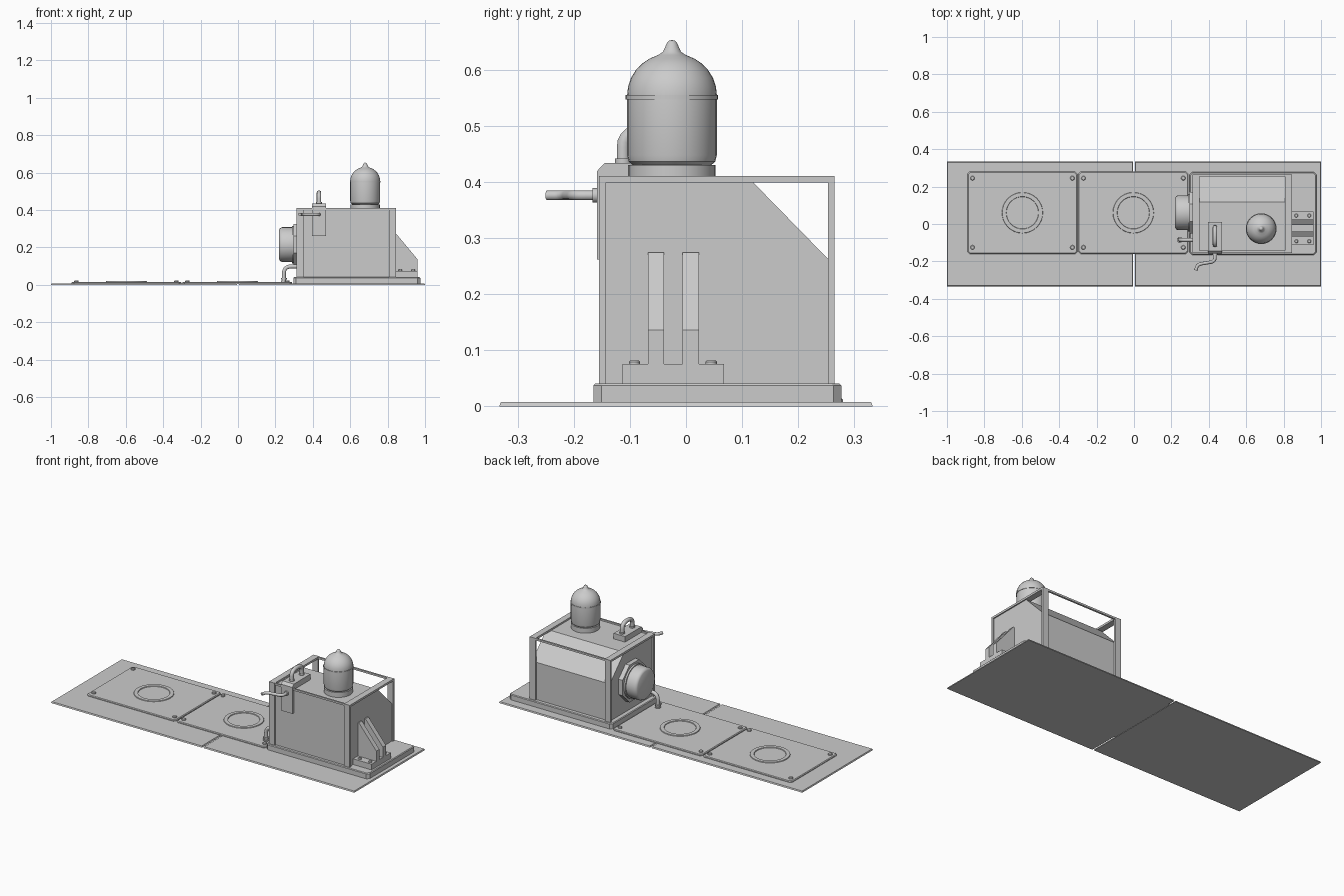
import bpy, bmesh, math
from mathutils import Vector

if "Cube" in bpy.data.objects:
    bpy.data.objects.remove(bpy.data.objects["Cube"])


def finish(name, bm, smooth=False):
    bmesh.ops.recalc_face_normals(bm, faces=bm.faces)
    me = bpy.data.meshes.new(name)
    bm.to_mesh(me)
    bm.free()
    ob = bpy.data.objects.new(name, me)
    bpy.context.collection.objects.link(ob)
    if smooth:
        bpy.ops.object.select_all(action='DESELECT')
        ob.select_set(True)
        bpy.context.view_layer.objects.active = ob
        bpy.ops.object.shade_smooth_by_angle(angle=math.radians(35))
    return ob


def prism(name, pts, axis, a, b, inset=0):
    """Extrude a 2D outline along an axis: x uses (y, z), y uses (x, z), z uses (x, y)."""
    bm = bmesh.new()
    put = {'x': lambda p, d: (d, *p), 'y': lambda p, d: (p[0], d, p[1]), 'z': lambda p, d: (*p, d)}[axis]
    low = [bm.verts.new(put(p, a)) for p in pts]
    cx = sum(p[0] for p in pts) / len(pts)
    cy = sum(p[1] for p in pts) / len(pts)
    top = [(u - math.copysign(inset, u - cx), v - math.copysign(inset, v - cy)) for u, v in pts]
    high = [bm.verts.new(put(p, b)) for p in top]
    bm.faces.new(low)
    bm.faces.new(high)
    n = len(pts)
    for i in range(n):
        bm.faces.new((low[i], low[(i + 1) % n], high[(i + 1) % n], high[i]))
    return finish(name, bm)


def box(name, x0, x1, y0, y1, z0, z1, inset=0):
    return prism(name, [(x0, y0), (x1, y0), (x1, y1), (x0, y1)], 'z', z0, z1, inset)


def chamfered_plate(name, x0, x1, y0, y1, z0, z1, c):
    pts = [(x0 + c, y0), (x1 - c, y0), (x1, y0 + c), (x1, y1 - c),
           (x1 - c, y1), (x0 + c, y1), (x0, y1 - c), (x0, y0 + c)]
    prism(name, pts, 'z', z0, z1 - 0.004)
    prism(name + "_rim", pts, 'z', z1 - 0.004, z1, 0.004)


def lathe(name, profile, origin, axis='z', n=32, phase=0, closed=False):
    """Spin (radius, height) points around an axis."""
    bm = bmesh.new()
    rings = []
    for r, h in profile:
        ring = []
        for i in range(1 if r == 0 else n):
            t = phase + 2 * math.pi * i / n
            u, v = r * math.cos(t), r * math.sin(t)
            co = {'z': (u, v, h), 'x': (h, u, v), 'y': (u, h, v)}[axis]
            ring.append(bm.verts.new(Vector(co) + Vector(origin)))
        rings.append(ring)
    pairs = list(zip(rings, rings[1:])) + ([(rings[-1], rings[0])] if closed else [])
    for p, q in pairs:
        for i in range(n):
            quad = [p[i % len(p)], p[(i + 1) % len(p)], q[(i + 1) % len(q)], q[i % len(q)]]
            bm.faces.new(list(dict.fromkeys(quad)))
    return finish(name, bm, True)


def pipe(name, pts, r, bend=0.025):
    """Round tube along a path with rounded corners."""
    pts = [Vector(p) for p in pts]
    path = [pts[0]]
    for a, b, c in zip(pts, pts[1:], pts[2:]):
        s = b + (a - b).normalized() * min(bend, (a - b).length * .5)
        e = b + (c - b).normalized() * min(bend, (c - b).length * .5)
        path += [s * (1 - t) ** 2 + b * 2 * t * (1 - t) + e * t * t for t in [k / 6 for k in range(7)]]
    path.append(pts[-1])
    cu = bpy.data.curves.new(name, 'CURVE')
    cu.dimensions = '3D'
    cu.bevel_depth = r
    cu.bevel_resolution = 3
    cu.use_fill_caps = True
    sp = cu.splines.new('POLY')
    sp.points.add(len(path) - 1)
    for q, p in zip(sp.points, path):
        q.co = (*p, 1)
    ob = bpy.data.objects.new(name, cu)
    bpy.context.collection.objects.link(ob)


def bolt(name, x, y, z, r=0.011, h=0.007):
    lathe(name, [(0, 0), (r, 0), (r, h * .6), (r * .75, h), (0, h)], (x, y, z), n=12)


# Thin ground slab in two halves
box("slab_left", -1, -0.005, -0.333, 0.333, 0, 0.008, 0.003)
box("slab_right", 0.005, 1, -0.333, 0.333, 0, 0.008, 0.003)

# Floor plates with raised rings and corner bolts
for i, (x0, x1) in enumerate([(-0.89, -0.303), (-0.297, 0.29)]):
    chamfered_plate(f"floor_plate_{i}", x0, x1, -0.16, 0.28, 0.003, 0.016, 0.012)
    mid = (x0 + x1) / 2
    lathe(f"plate_ring_{i}", [(0.085, 0), (0.11, 0), (0.108, 0.005), (0.087, 0.005)],
          (mid, 0.06, 0.015), closed=True)
    for sx in (-1, 1):
        for y in (-0.125, 0.245):
            bolt(f"plate_bolt_{i}", mid + sx * 0.267, y, 0.015, 0.012, 0.009)

# Machine pedestal
chamfered_plate("pedestal", 0.297, 0.975, -0.165, 0.277, 0.004, 0.041, 0.014)

# Housing with a sloped upper rear edge
prism("housing", [(-0.146, 0.04), (0.253, 0.04), (0.253, 0.263), (0.118, 0.401), (-0.146, 0.401)],
      'x', 0.325, 0.838)

# Frame: one hoop at each end joined by rails
for side, x0, x1 in (("left", 0.313, 0.35), ("right", 0.808, 0.845)):
    box(f"frame_front_post_{side}", x0, x1, -0.155, -0.143, 0.04, 0.411)
    box(f"frame_rear_post_{side}", x0, x1, 0.253, 0.265, 0.04, 0.411)
    box(f"frame_top_{side}", x0, x1, -0.143, 0.253, 0.399, 0.411)
for pos, y0, y1 in (("front", -0.153, -0.143), ("rear", 0.254, 0.265)):
    box(f"frame_rail_{pos}", 0.35, 0.808, y0, y1, 0.399, 0.41)

# Glass-like dome with foot, band and pointed tip
dome = (0.68, -0.025, 0)
lathe("dome_foot", [(0, 0.398), (0.078, 0.398), (0.078, 0.43), (0, 0.43)], dome)
profile = [(0, 0.43), (0.07, 0.43), (0.077, 0.436), (0.08, 0.448), (0.08, 0.555)]
profile += [(0.08 * math.cos(t), 0.555 + 0.075 * math.sin(t)) for t in [math.radians(a) for a in range(12, 73, 12)]]
profile += [(0.016, 0.632), (0.012, 0.641), (0.009, 0.648), (0.005, 0.652), (0, 0.653)]
lathe("dome", profile, dome)
lathe("dome_band", [(0.078, 0.547), (0.0825, 0.547), (0.0825, 0.555), (0.078, 0.555)], dome, closed=True)

# Saddle block over the front edge
prism("saddle_block", [(-0.159, 0.262), (-0.145, 0.262), (-0.145, 0.4), (0.01, 0.4), (0.01, 0.434),
                       (-0.145, 0.434), (-0.159, 0.419)], 'x', 0.395, 0.47)
# Arched tube on the saddle
pipe("arch_tube", [(0.433, -0.112, 0.43), (0.433, -0.112, 0.505 - 0.012),
                   (0.433, -0.018, 0.505 - 0.012), (0.433, -0.018, 0.43)], 0.012, 0.045)
for y in (-0.112, -0.018):
    lathe("arch_collar", [(0, 0), (0.015, 0), (0.015, 0.009), (0, 0.009)], (0.433, y, 0.433), n=16)

# Cranked outlet pipe at the front
pipe("outlet_pipe", [(0.433, -0.15, 0.376), (0.433, -0.2, 0.376), (0.34, -0.216, 0.376),
                     (0.33, -0.248, 0.376)], 0.009, 0.022)
lathe("outlet_collar", [(0, 0), (0.013, 0), (0.013, 0.012), (0, 0.012)], (0.433, -0.167, 0.376), 'y', 16)

# Round drum on the left end with eight-sided flange
drum = (0, 0.06, 0.215)
lathe("drum_flange", [(0, 0.33), (0.12, 0.33), (0.12, 0.298), (0, 0.298)], drum, 'x', 8, math.pi / 8)
lathe("drum", [(0, 0.30), (0.1, 0.30), (0.1, 0.288), (0.093, 0.288), (0.093, 0.235), (0.088, 0.225),
               (0.08, 0.22), (0, 0.22)], drum, 'x')

# Drain elbow beside the drum
pipe("drain_pipe", [(0.33, -0.085, 0.098), (0.245, -0.085, 0.098), (0.245, -0.085, 0.015)], 0.011, 0.04)
for z in (0.015, 0.028):
    lathe("drain_collar", [(0, 0), (0.016, 0), (0.016, 0.008), (0, 0.008)], (0.245, -0.085, z), n=16)

# Right end bracket with twin gussets and bolts
box("bracket_foot", 0.838, 0.96, -0.113, 0.068, 0.04, 0.075)
for y in (-0.068, -0.006):
    prism("gusset", [(0.838, 0.04), (0.96, 0.04), (0.96, 0.136), (0.845, 0.274), (0.838, 0.274)],
          'y', y, y + 0.029)
for x in (0.868, 0.937):
    for y in (-0.092, 0.045):
        bolt("bracket_bolt", x, y, 0.075, 0.01, 0.007)
